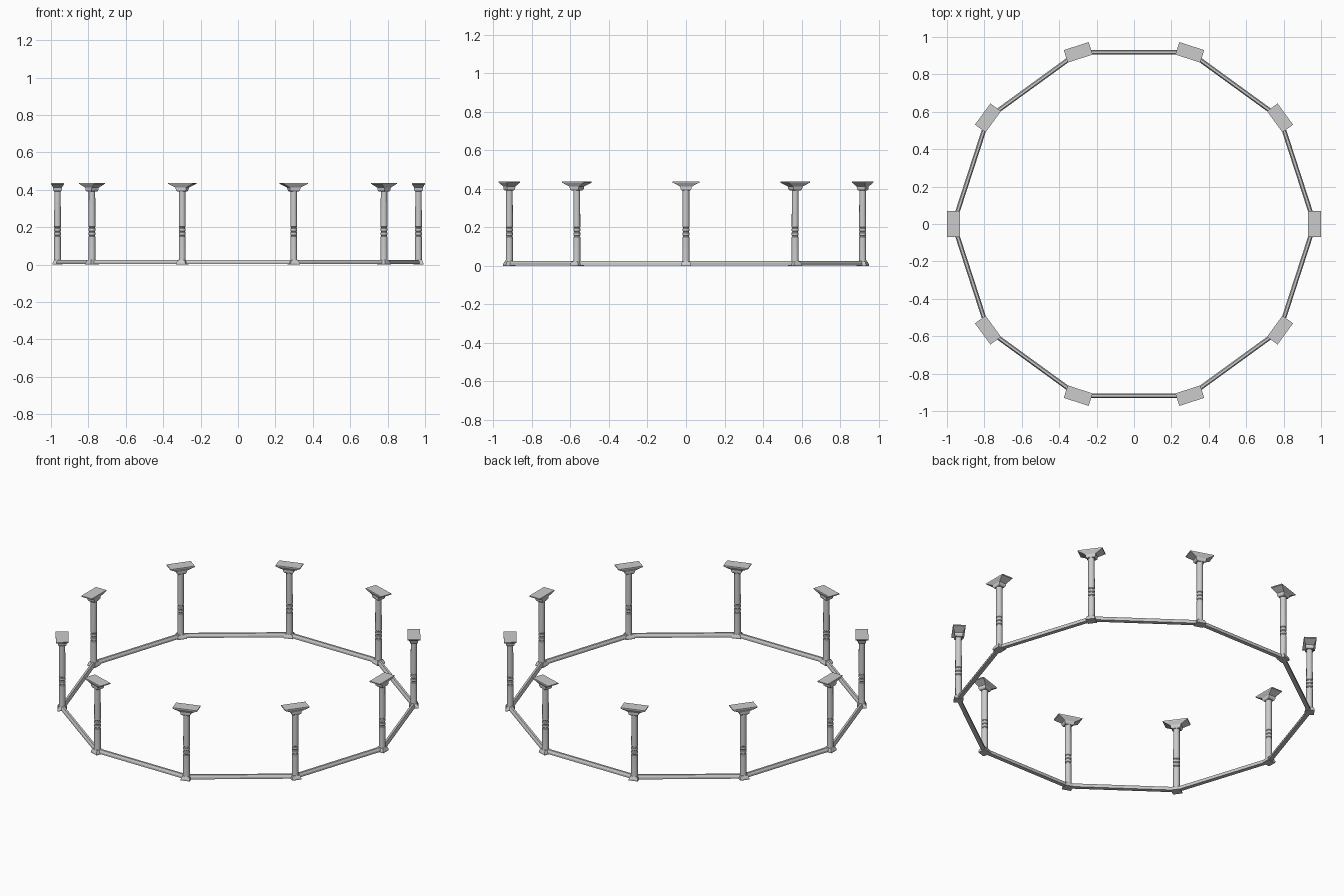
import bpy, bmesh, math
from mathutils import Matrix, Vector

if "Cube" in bpy.data.objects:
    bpy.data.objects.remove(bpy.data.objects["Cube"])

COUNT, R = 10, 0.965


def make_object(name, bm, mat, smooth=False):
    bmesh.ops.recalc_face_normals(bm, faces=bm.faces)
    mesh = bpy.data.meshes.new(name)
    bm.to_mesh(mesh)
    bm.free()
    ob = bpy.data.objects.new(name, mesh)
    bpy.context.collection.objects.link(ob)
    ob.matrix_world = mat
    if smooth:
        bpy.context.view_layer.objects.active = ob
        ob.select_set(True)
        bpy.ops.object.shade_smooth_by_angle(angle=math.radians(35))
        ob.select_set(False)
    return ob


def loft(bm, rings):
    loops = [[bm.verts.new(p) for p in ring] for ring in rings]
    n = len(loops[0])
    for a, b in zip(loops, loops[1:]):
        for i in range(n):
            j = (i + 1) % n
            bm.faces.new((a[i], a[j], b[j], b[i]))
    bm.faces.new(loops[0][::-1])
    bm.faces.new(loops[-1])


def rect(hx, hy, z):
    return [(-hx, -hy, z), (hx, -hy, z), (hx, hy, z), (-hx, hy, z)]


def circle(r, z, n=12):
    return [(r * math.cos(2 * math.pi * (i + .5) / n),
             r * math.sin(2 * math.pi * (i + .5) / n), z) for i in range(n)]


# Round shaft profile: radius, height, with three carved grooves
shaft = [(0.020, 0.015), (0.0185, 0.03), (0.0185, 0.145)]
for z in (0.150, 0.172, 0.194):
    shaft += [(0.0185, z), (0.0155, z + 0.003), (0.0155, z + 0.006), (0.0185, z + 0.009)]
shaft += [(0.0175, 0.395)]

for i in range(COUNT):
    a = 2 * math.pi * i / COUNT
    place = Matrix.Rotation(a, 4, 'Z') @ Matrix.Translation((R, 0, 0))

    # Square foot
    bm = bmesh.new()
    loft(bm, [rect(.026, .026, 0), rect(.026, .026, .008), rect(.019, .019, .024)])
    make_object(f"column_foot_{i}", bm, place)

    # Shaft
    bm = bmesh.new()
    loft(bm, [circle(r, z) for r, z in shaft])
    make_object(f"column_shaft_{i}", bm, place, True)

    # Bracket capital flaring along the ring
    bm = bmesh.new()
    loft(bm, [rect(.019, .022, .392), rect(.023, .028, .400), rect(.023, .030, .412),
              rect(.034, .064, .430), rect(.035, .070, .432), rect(.035, .070, .438)])
    make_object(f"column_capital_{i}", bm, place)

    # Bevelled floor rail to the next column
    p = Vector((R * math.cos(a), R * math.sin(a), 0))
    b = a + 2 * math.pi / COUNT
    q = Vector((R * math.cos(b), R * math.sin(b), 0))
    half = (q - p).length / 2
    profile = [(-.012, .003), (.012, .003), (.012, .014), (.006, .026), (-.006, .026), (-.012, .014)]
    bm = bmesh.new()
    loft(bm, [[(s * half, y, z) for y, z in profile] for s in (-1, 1)])
    d = q - p
    make_object(f"floor_rail_{i}", bm, Matrix.Translation((p + q) / 2)
                @ Matrix.Rotation(math.atan2(d.y, d.x), 4, 'Z'))
